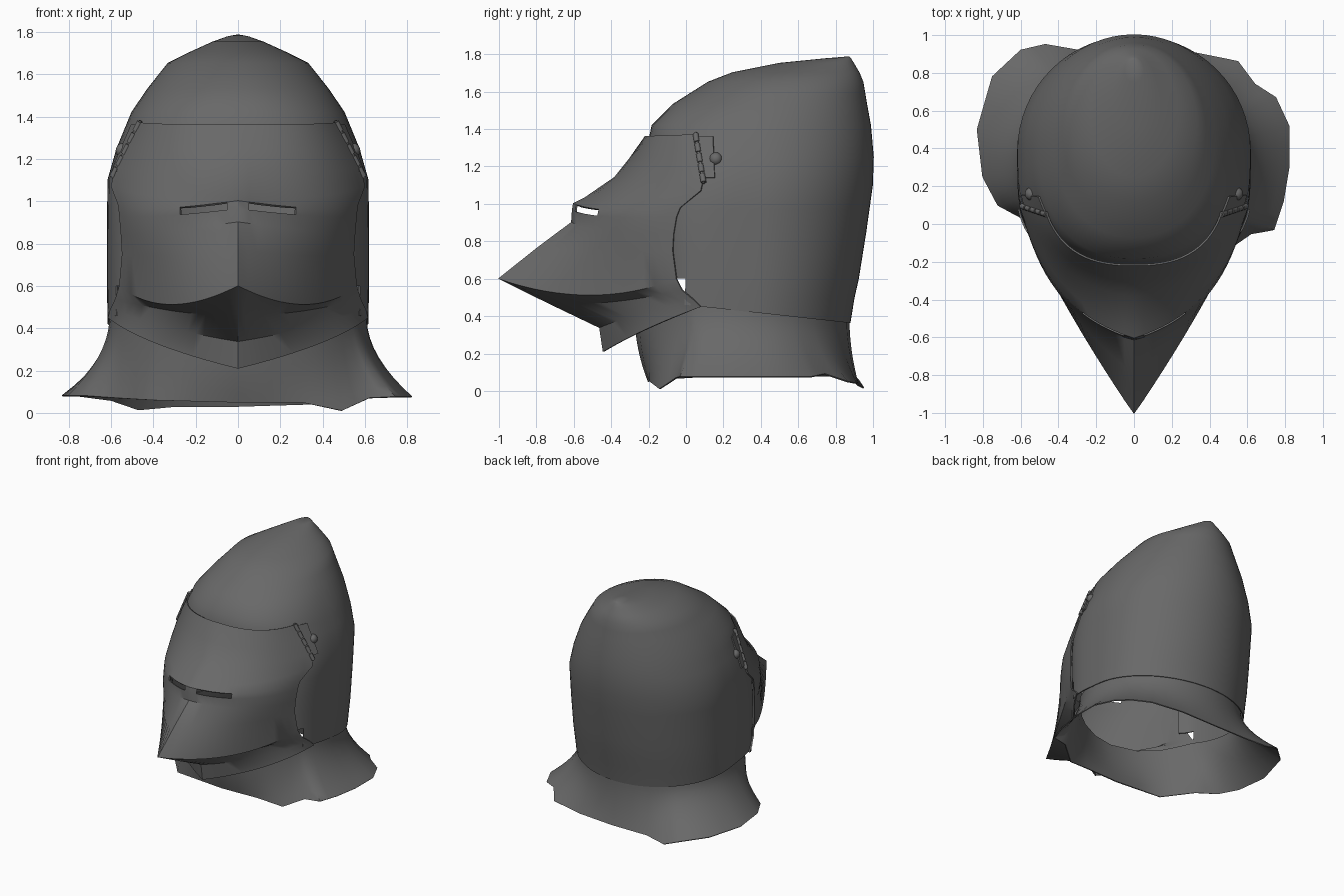
import bpy
import bmesh
from math import sin, cos, pi, atan2, copysign
from mathutils import Vector

default_cube = bpy.data.objects.get("Cube")
if default_cube:
    bpy.data.objects.remove(default_cube, do_unlink=True)

# One dark steel finish for the whole helmet
STEEL = (0.14, 0.14, 0.14, 1.0)
steel = bpy.data.materials.new("dark_steel")
steel.use_nodes = True
steel.diffuse_color = STEEL
steel.node_tree.nodes["Principled BSDF"].inputs["Base Color"].default_value = STEEL


def finish(name, bm, thickness=0.0, angle=35):
    """Turn a bmesh into a named, thickened and smooth-shaded object."""
    bmesh.ops.recalc_face_normals(bm, faces=bm.faces)
    mesh = bpy.data.meshes.new(name)
    bm.to_mesh(mesh)
    bm.free()
    mesh.materials.append(steel)
    obj = bpy.data.objects.new(name, mesh)
    bpy.context.collection.objects.link(obj)
    bpy.ops.object.select_all(action="DESELECT")
    obj.select_set(True)
    bpy.context.view_layer.objects.active = obj
    if thickness:
        solid = obj.modifiers.new("plate_thickness", "SOLIDIFY")
        solid.thickness = thickness
        solid.offset = 0
        bpy.ops.object.modifier_apply(modifier=solid.name)
    bpy.ops.object.shade_smooth_by_angle(angle=angle * pi / 180)
    return obj


def loft(rows, closed, skip=None):
    """Bridge equal rows of points with quads, leaving out skipped cells."""
    bm = bmesh.new()
    grid = [[bm.verts.new(p) for p in row] for row in rows]
    count = len(rows[0])
    for r in range(len(rows) - 1):
        for c in range(count if closed else count - 1):
            d = (c + 1) % count
            quad = [grid[r][c], grid[r][d], grid[r + 1][d], grid[r + 1][c]]
            centre = sum((v.co for v in quad), Vector()) / 4
            if not (skip and skip(r, c, centre)):
                bm.faces.new(quad)
    loose = [v for v in bm.verts if not v.link_faces]
    bmesh.ops.delete(bm, geom=loose, context="VERTS")
    return bm


# Skull cross-sections: height, front y, back y, half width
SECTIONS = [
    (1.775, 0.75, 0.88, 0.05), (1.75, 0.5, 0.895, 0.12), (1.70, 0.25, 0.925, 0.23),
    (1.65, 0.12, 0.945, 0.33), (1.53, -0.07, 0.965, 0.425), (1.42, -0.18, 0.985, 0.50),
    (1.25, -0.215, 1.0, 0.57), (1.1, -0.215, 0.995, 0.613), (0.85, -0.2, 0.96, 0.615),
    (0.6, -0.19, 0.92, 0.615), (0.4, -0.19, 0.875, 0.612),
]


def section(z):
    for hi, lo in zip(SECTIONS, SECTIONS[1:]):
        if z >= lo[0]:
            f = (hi[0] - z) / (hi[0] - lo[0])
            return [a + (b - a) * f for a, b in zip(hi, lo)][1:]
    return SECTIONS[-1][1:]


def squareness(z):
    """Round at the crown, squarer towards the cheeks."""
    return 2 + 0.35 * min(1, max(0, (1.6 - z) / 0.2)) + 1.25 * min(1, max(0, (1.25 - z) / 0.35))


def skull_point(z, a):
    front, back, w = section(z)
    c, s = cos(a), sin(a)
    e = 2 / squareness(z) if c < 0 else 1
    y = (front + back) / 2 + (back - front) / 2 * copysign(abs(c) ** e, c)
    return Vector((w * copysign(abs(s) ** e, s), y, z))


def skull_x(y, z):
    front, back, w = section(z)
    p = squareness(z)
    u = abs(y - (front + back) / 2) / ((back - front) / 2)
    return w * max(0, 1 - u ** p) ** (1 / p)


# Skull: pointed dome, sloping lower rim, open face
SIDES = 64
angles = [2 * pi * i / SIDES for i in range(SIDES)]
heights = [1.775, 1.75, 1.70, 1.65, 1.59, 1.53, 1.42, 1.33, 1.25, 1.1, 0.97, 0.85, 0.72, 0.6, 0.5]
rows = [[skull_point(z, a) for a in angles] for z in heights]
rim = [skull_point(0.4, a) for a in angles]
for p in rim:
    p.z = 0.46 - 0.11 * p.y
rows.append(rim)


def face_opening(r, c, m):
    return m.z < 1.2 and m.y < (-0.1 if 0.57 < m.z < 1.0 else -0.01)


bm = loft(rows, True, face_opening)
apex = bm.verts.new((0, 0.87, 1.785))
bm.verts.ensure_lookup_table()
for i in range(SIDES):
    bm.faces.new((bm.verts[i], apex, bm.verts[(i + 1) % SIDES]))
finish("skull", bm, 0.008)

# Visor rows: centre y z, bend x y z, rear edge y z
VISOR = [
    (-0.215, 1.36, 0.35, -0.23, 1.36, 0.04, 1.37),
    (-0.30, 1.24, 0.39, -0.28, 1.24, 0.07, 1.26),
    (-0.38, 1.14, 0.41, -0.34, 1.13, 0.1, 1.16),
    (-0.54, 1.03, 0.41, -0.44, 0.99, 0.08, 1.07),
    (-0.60, 1.0, 0.41, -0.48, 0.94, -0.03, 0.98),
    (-0.605, 0.965, 0.41, -0.485, 0.915, -0.05, 0.93),
    (-0.61, 0.90, 0.41, -0.505, 0.845, -0.065, 0.84),
    (-0.79, 0.765, 0.37, -0.5, 0.73, -0.07, 0.75),
    (-1.0, 0.60, 0.34, -0.5, 0.43, -0.05, 0.6),
    (-0.74, 0.475, 0.22, -0.43, 0.45, -0.02, 0.54),
    (-0.46, 0.34, 0.32, -0.35, 0.39, 0.04, 0.49),
    (-0.44, 0.21, 0.46, -0.25, 0.325, 0.08, 0.45),
]
HALF = 16


def visor_row(yc, zc, bx, by, bz, ye, ze):
    edge = Vector((skull_x(ye, ze) + 0.012, ye, ze))
    row = []
    for k in range(-HALF, HALF + 1):
        t = abs(k) / HALF
        p = (1 - t) ** 2 * Vector((0, yc, zc))
        p += 2 * t * (1 - t) * Vector((bx, by, bz)) + t * t * edge
        p.x = copysign(p.x, k)
        row.append(p)
    return row


def eye_slit(r, c, m):
    column = c - HALF if c >= HALF else HALF - 1 - c
    return r == 4 and 1 <= column <= 5


finish("visor", loft([visor_row(*v) for v in VISOR], False, eye_slit), 0.01)

# Collar: ragged hem swept up to the skull rim
HEM = [
    (0, -0.2, 0.05), (0.3, -0.19, 0.05), (0.49, -0.14, 0.01), (0.62, -0.05, 0.07),
    (0.74, -0.03, 0.075), (0.79, 0.12, 0.075), (0.82, 0.3, 0.075), (0.82, 0.52, 0.075),
    (0.75, 0.67, 0.075), (0.64, 0.74, 0.09), (0.55, 0.86, 0.05), (0.3, 0.91, 0.04),
    (0, 0.92, 0.03), (-0.3, 0.92, 0.03), (-0.47, 0.95, 0.015), (-0.6, 0.92, 0.06),
    (-0.75, 0.78, 0.08), (-0.83, 0.5, 0.08), (-0.8, 0.25, 0.08), (-0.72, 0.1, 0.08),
    (-0.57, 0.02, 0.07), (-0.4, -0.18, 0.06),
]
hem = []
for a, b in zip(HEM, HEM[1:] + HEM[:1]):
    hem += [Vector(a), (Vector(a) + Vector(b)) / 2]


def neck_point(p):
    a = atan2(p.x / 0.6, (p.y - 0.3) / 0.57)
    q = Vector((0.605 * sin(a), 0.3 + 0.57 * cos(a), 0))
    q.z = 0.475 - 0.11 * max(q.y, 0) + 0.3 * min(q.y, 0)
    return q


rows = []
for i in range(9):
    f = i / 8
    ring = []
    for p in hem:
        q = neck_point(p)
        s = q.lerp(p, f ** 1.9)
        s.z = q.z + (p.z - q.z) * f
        ring.append(s)
    rows.append(ring)
finish("collar", loft(rows, True), 0.008, 50)


# Visor hinges: knuckles, pin, bracket plate and rivet on each side
def on_side(side, y, z, lift):
    return Vector((side * (skull_x(y, z) + lift), y, z))


def add_rod(bm, a, b, radius):
    axis = b - a
    turn = axis.to_track_quat("Z", "Y").to_matrix().to_4x4()
    turn.translation = (a + b) / 2
    bmesh.ops.create_cone(bm, cap_ends=True, segments=12, radius1=radius,
                          radius2=radius, depth=axis.length, matrix=turn)


for side, label in ((1, "left"), (-1, "right")):
    top, bottom = on_side(side, 0.05, 1.38, 0.015), on_side(side, 0.095, 1.11, 0.015)
    bm = bmesh.new()
    add_rod(bm, top, bottom, 0.008)
    for k in range(5):
        add_rod(bm, top.lerp(bottom, k / 5 + 0.02), top.lerp(bottom, k / 5 + 0.18), 0.015)
    finish(label + "_hinge", bm)

    plate = [[on_side(side, y + 0.04 * (1.36 - z), z, 0.009) for y in (0.06, 0.1, 0.145)]
             for z in (1.36, 1.29, 1.22, 1.14)]
    finish(label + "_hinge_plate", loft(plate, False), 0.01)

    bm = bmesh.new()
    bmesh.ops.create_uvsphere(bm, u_segments=16, v_segments=10, radius=0.035)
    bmesh.ops.translate(bm, verts=bm.verts, vec=on_side(side, 0.16, 1.24, -0.005))
    finish(label + "_hinge_rivet", bm)
